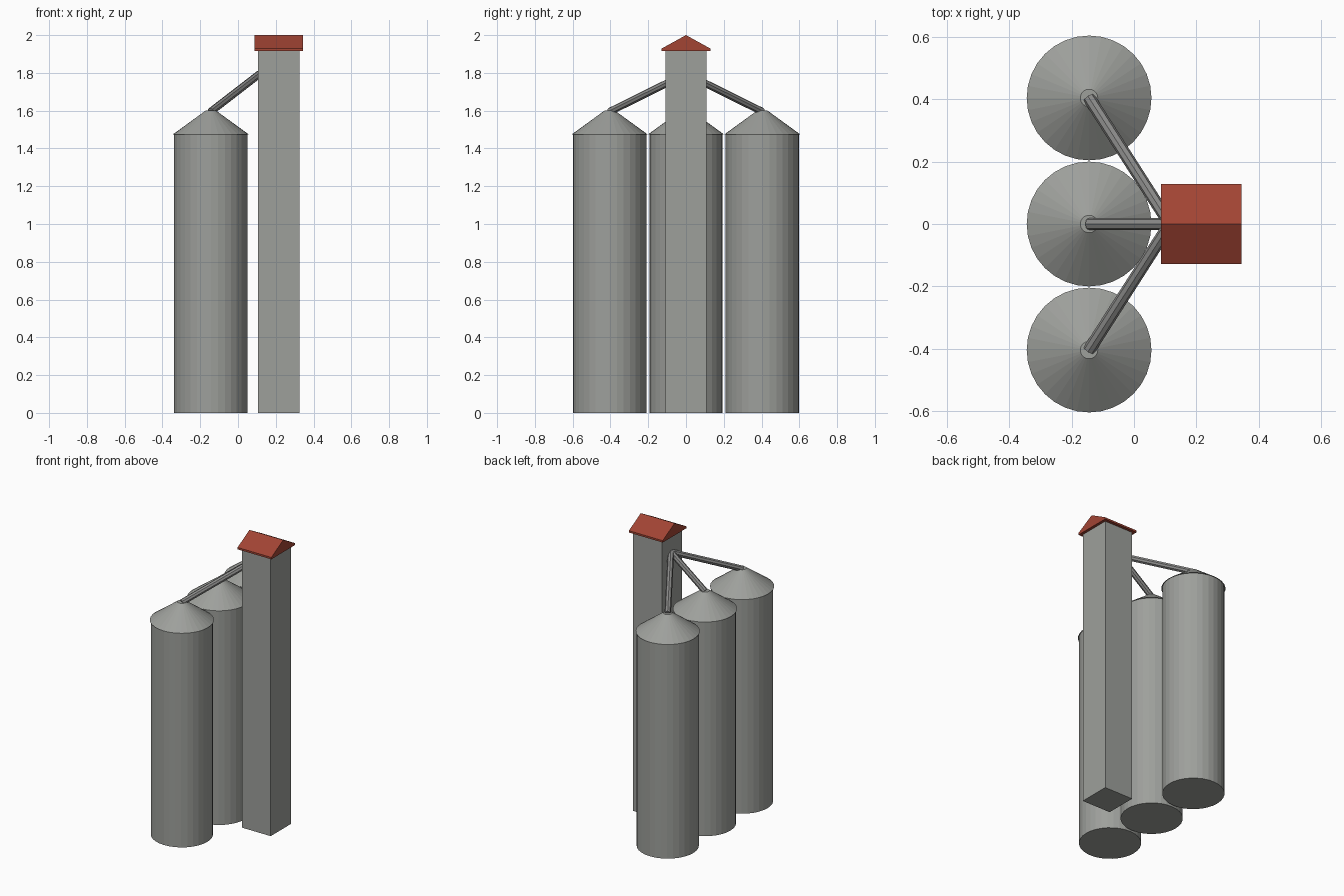
import bpy, bmesh
from mathutils import Vector, Matrix

if "Cube" in bpy.data.objects:
    bpy.data.objects.remove(bpy.data.objects["Cube"])


def material(name, rgb):
    m = bpy.data.materials.new(name)
    m.diffuse_color = (*rgb, 1)
    m.use_nodes = True
    m.node_tree.nodes["Principled BSDF"].inputs["Base Color"].default_value = m.diffuse_color
    return m


CONCRETE = material("concrete grey", (0.34, 0.35, 0.33))
PIPE = material("pipe grey", (0.26, 0.26, 0.255))
RED = material("roof red", (0.36, 0.058, 0.034))

SILO_X, SILO_GAP = -0.144, 0.404
TOWER_X, TOWER_HALF = 0.216, 0.109
EAVE_Z, PEAK_Z = 1.475, 1.6


def finish(name, bm, mat):
    bmesh.ops.recalc_face_normals(bm, faces=bm.faces)
    mesh = bpy.data.meshes.new(name)
    bm.to_mesh(mesh)
    bm.free()
    mesh.materials.append(mat)
    obj = bpy.data.objects.new(name, mesh)
    bpy.context.collection.objects.link(obj)
    return obj


def cone(name, a, b, r1, r2, sides, mat):
    """Capped cone or cylinder from point a to point b."""
    a, b = Vector(a), Vector(b)
    axis = b - a
    rot = axis.to_track_quat('Z', 'Y').to_matrix().to_4x4()
    bm = bmesh.new()
    bmesh.ops.create_cone(bm, cap_ends=True, segments=sides, radius1=r1,
                          radius2=r2, depth=axis.length,
                          matrix=Matrix.Translation((a + b) / 2) @ rot)
    return finish(name, bm, mat)


def prism_x(name, profile, x0, x1, mat):
    """Extrude a (y, z) profile along x."""
    bm = bmesh.new()
    face = bm.faces.new([bm.verts.new((x0, y, z)) for y, z in profile])
    ext = bmesh.ops.extrude_face_region(bm, geom=[face], use_keep_orig=True)
    moved = [v for v in ext["geom"] if isinstance(v, bmesh.types.BMVert)]
    bmesh.ops.translate(bm, verts=moved, vec=(x1 - x0, 0, 0))
    return finish(name, bm, mat)


# Three silos, each with a conical roof and a feed pipe up to the tower
for label, y in (("front", -SILO_GAP), ("middle", 0), ("back", SILO_GAP)):
    cone(f"{label}_silo_body", (SILO_X, y, 0), (SILO_X, y, EAVE_Z),
         0.194, 0.194, 32, CONCRETE)
    cone(f"{label}_silo_roof", (SILO_X, y, EAVE_Z), (SILO_X, y, PEAK_Z),
         0.2, 0.028, 32, CONCRETE)
    cone(f"{label}_feed_pipe", (SILO_X, y, 1.595), (0.115, 0, 1.795),
         0.02, 0.02, 8, PIPE)

# Elevator tower
h = TOWER_HALF
prism_x("elevator_tower", [(-h, 0), (h, 0), (h, 1.92), (-h, 1.92)],
        TOWER_X - h, TOWER_X + h, CONCRETE)

# Gabled tower roof, ridge along x
prism_x("tower_roof",
        [(-0.129, 1.916), (0.129, 1.916), (0.129, 1.929), (0, 2.0), (-0.129, 1.929)],
        0.087, 0.344, RED)
